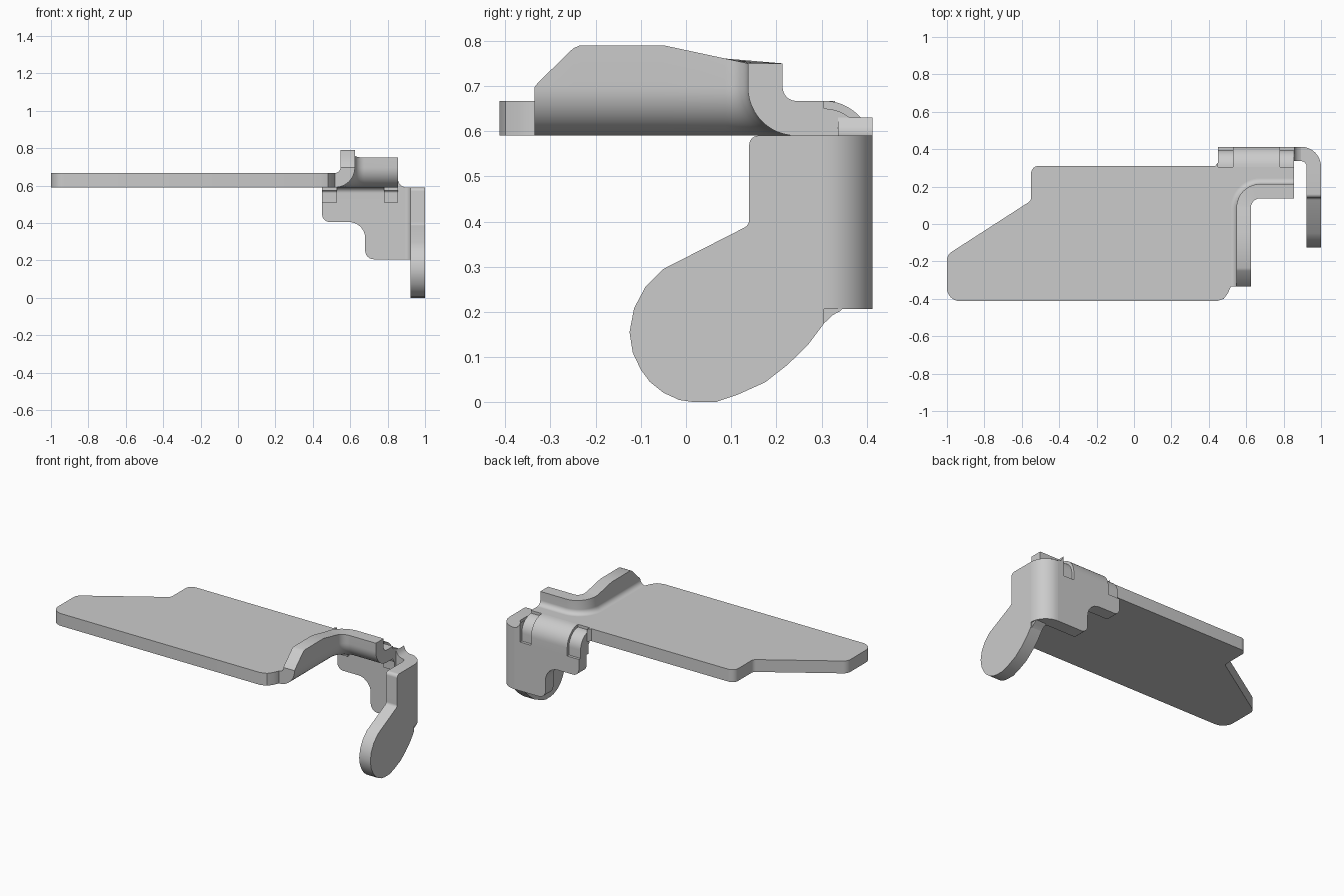
import bpy, bmesh
from math import sin, cos, pi, radians
from mathutils import Vector

if "Cube" in bpy.data.objects:
    bpy.data.objects.remove(bpy.data.objects["Cube"])

T = 0.077            # sheet thickness
RI, RO = 0.03, 0.107 # inner and outer bend radius


def finish(name, bm):
    bmesh.ops.remove_doubles(bm, verts=bm.verts, dist=1e-5)
    bmesh.ops.recalc_face_normals(bm, faces=bm.faces)
    me = bpy.data.meshes.new(name)
    bm.to_mesh(me)
    bm.free()
    ob = bpy.data.objects.new(name, me)
    bpy.context.collection.objects.link(ob)
    bpy.context.view_layer.objects.active = ob
    ob.select_set(True)
    bpy.ops.object.shade_smooth_by_angle(angle=radians(30))
    ob.select_set(False)


def loft(name, rings):
    """Closed rings of equal length joined into a capped solid."""
    bm = bmesh.new()
    vs = [[bm.verts.new(p) for p in ring] for ring in rings]
    n = len(vs[0])
    for a, b in zip(vs, vs[1:]):
        for i in range(n):
            j = (i + 1) % n
            bm.faces.new((a[i], a[j], b[j], b[i]))
    bm.faces.new(vs[0])
    bm.faces.new(vs[-1])
    finish(name, bm)


def prism(name, pts, axis, lo, hi):
    """Extrude a 2D outline along an axis (0 = x, 1 = y, 2 = z)."""
    def put(p, h):
        c = list(p)
        c.insert(axis, h)
        return c
    loft(name, [[put(p, h) for p in pts] for h in (lo, hi)])


def rounded(pts, steps=6):
    """Outline from (u, v) or (u, v, radius) corners."""
    out = []
    for i, p in enumerate(pts):
        c = Vector(p[:2])
        if len(p) == 2:
            out.append(tuple(c))
            continue
        a = (Vector(pts[i - 1][:2]) - c).normalized()
        b = (Vector(pts[(i + 1) % len(pts)][:2]) - c).normalized()
        half = a.angle(b) / 2
        mid = c + (a + b).normalized() * p[2] / sin(half)
        s = c + a * p[2] / (sin(half) / cos(half)) - mid
        e = c + b * p[2] / (sin(half) / cos(half)) - mid
        for k in range(steps + 1):
            d = s.lerp(e, k / steps).normalized() * p[2]
            out.append(tuple(mid + d))
    return out


def arc(cx, cy, r, a0, a1, n=12):
    return [(cx + r * cos(radians(a0 + (a1 - a0) * i / n)),
             cy + r * sin(radians(a0 + (a1 - a0) * i / n))) for i in range(n + 1)]


# Flat plate, cut away along the curved start of the upturned flange
CX, CY, RC = 0.675, 0.087, 0.05
edge = arc(CX, CY, RC + RO, 180, 90)
plate = rounded([(0.45, 0.306), (0.45, 0.33), (0.435, 0.311), (-0.55, 0.311, 0.04), (-0.55, 0.125, 0.03),
                 (-1, -0.165, 0.05), (-1, -0.413, 0.07), (0.44, -0.413),
                 (0.48, -0.4), (0.502, -0.37), (0.518, -0.335)] + edge + [(0.855, 0.244), (0.855, 0.306)])
prism("plate", plate, 2, 0.59, 0.59 + T)


# Upturned flange: bent section swept around a corner
def section(origin, inward, top):
    prof = ([(0, top)] + arc(RO, 0.59 + RO, RO, 180, 270)
            + arc(RO, 0.59 + RO, RI, 270, 180) + [(T, top)])
    return [(origin[0] + inward[0] * d, origin[1] + inward[1] * d, z) for d, z in prof]


rings = [section((0.625, y), (-1, 0), z) for y, z in
         ((-0.335, 0.6975), (-0.328, 0.707), (-0.25, 0.783), (-0.235, 0.79), (-0.05, 0.79))]
for i in range(13):
    a = radians(180 - 90 * i / 12)
    d = (cos(a), sin(a))
    o = (CX + RC * d[0], CY + RC * d[1])
    rings.append(section(o, d, 0.79 - 0.04 * (o[1] + 0.05) / 0.187))
rings.append(section((0.855, 0.137), (0, 1), 0.75))
loft("upturned_flange", rings)

# Rear downward bend and the two sunken reliefs beside it
BY, BZ = 0.306, 0.56
bend = arc(BY, BZ, RO, 90, 0) + [(BY + RO, 0.51), (BY + RI, 0.51)] + arc(BY, BZ, RI, 0, 90)
prism("rear_bend", bend, 0, 0.53, 0.78)
ro, ri = RO - 0.017, RI - 0.017
relief = arc(BY, BZ, ro, 90, 0) + [(BY + ro, 0.51), (BY + ri, 0.51)] + arc(BY, BZ, ri, 0, 90)
for side, x0, x1 in (("left", 0.45, 0.53), ("right", 0.78, 0.855)):
    prism("bend_relief_" + side, relief, 0, x0, x1)

# Rear wall hanging below the bend
wall = rounded([(0.45, 0.51), (0.45, 0.405, 0.04), (0.68, 0.405, 0.085), (0.68, 0.206, 0.045),
                (0.893, 0.206), (0.893, 0.59), (0.875, 0.597), (0.862, 0.612), (0.855, 0.63), (0.855, 0.51)])
prism("rear_wall", wall, 1, BY + RI, BY + RO)

# Vertical corner bend joining the wall to the side paddle
corner = arc(0.893, BY, RO, 90, 0) + arc(0.893, BY, RI, 0, 90)
rings = []
for t in (0, 1):
    ring = []
    for x, y in corner:
        ring.append((x, y, 0.59 if t else 0.206))
    rings.append(ring)
loft("corner_bend", rings)

# Side paddle with a rounded lobe
paddle = rounded([(BY, 0.59), (0.14, 0.59, 0.02), (0.14, 0.392, 0.02), (-0.05, 0.295),
                  (-0.09, 0.255), (-0.115, 0.208), (-0.125, 0.155), (-0.118, 0.11), (-0.1, 0.072),
                  (-0.08, 0.045), (-0.05, 0.021), (-0.015, 0.005), (0.02, 0), (0.065, 0),
                  (0.115, 0.017), (0.175, 0.044), (0.225, 0.083), (0.27, 0.127), (0.306, 0.175)])
prism("side_paddle", paddle, 0, 1 - T, 1)

# Small sloped foot filling the paddle's lower edge up to the bend
prism("paddle_root", [(0.306, 0.175), (0.325, 0.193), (0.34, 0.201), (0.345, 0.206), (0.306, 0.206)], 0, 1 - T, 0.992)
